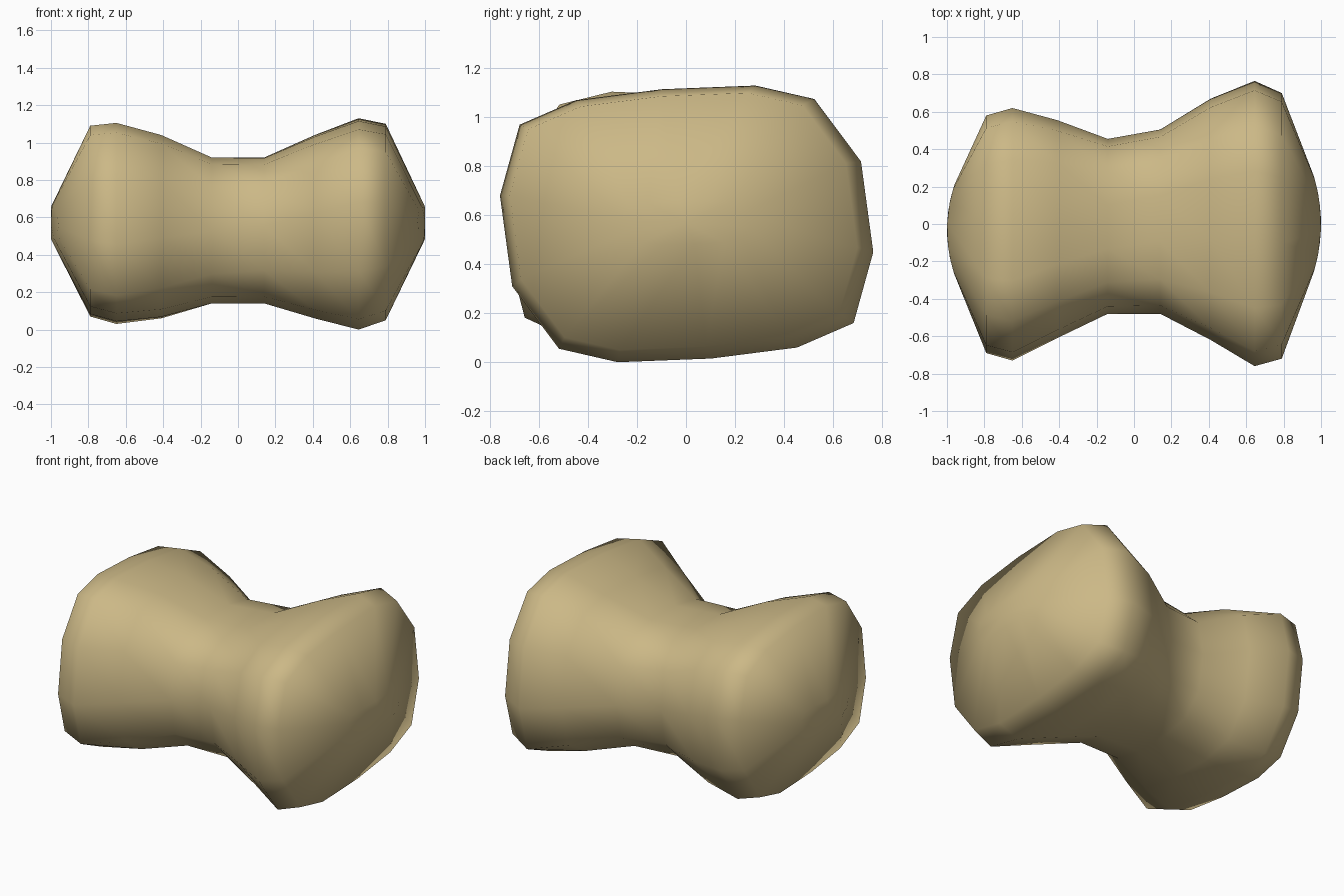
import bpy, bmesh

if "Cube" in bpy.data.objects:
    bpy.data.objects.remove(bpy.data.objects["Cube"])

# Half of the skewed 14-sided end outline (y, z about its centre); the rest is point-symmetric
HALF = [(0.76, -0.115), (0.71, 0.255), (0.52, 0.51), (0.28, 0.565),
        (-0.1, 0.55), (-0.45, 0.505), (-0.68, 0.405)]
RIGHT = HALF + [(-y, -z) for y, z in HALF]
N = len(RIGHT)
LEFT = [(-RIGHT[(7 - k) % N][0], RIGHT[(7 - k) % N][1]) for k in range(N)]

# Stations along the body: x, y min, y max, z min, z max, blend from left to right outline
STATIONS = [
    (-0.79, -0.69, 0.58, 0.07, 1.09, 0.0),
    (-0.65, -0.73, 0.62, 0.03, 1.105, 0.0),
    (-0.41, -0.61, 0.555, 0.06, 1.04, 0.2),
    (-0.14, -0.48, 0.455, 0.14, 0.92, 0.48),
    (0.14, -0.48, 0.505, 0.14, 0.92, 0.65),
    (0.41, -0.62, 0.67, 0.06, 1.04, 0.85),
    (0.645, -0.76, 0.765, 0.0, 1.13, 1.0),
    (0.79, -0.72, 0.70, 0.05, 1.10, 1.0),
]


def section(y0, y1, z0, z1, t):
    """Blend the two end outlines and fit them to the given extents."""
    pts = [(a[0] * (1 - t) + b[0] * t, a[1] * (1 - t) + b[1] * t)
           for a, b in zip(LEFT, RIGHT)]
    my = max(p[0] for p in pts)
    mz = max(p[1] for p in pts)
    return [((y0 + y1) / 2 + y / my * (y1 - y0) / 2,
             (z0 + z1) / 2 + z / mz * (z1 - z0) / 2) for y, z in pts]


bm = bmesh.new()


def ring(points):
    return [bm.verts.new(p) for p in points]


def cap_ring(side, yc, half, t):
    """Small, slightly domed outline at an end of the body."""
    pts = section(-half, half, 0.48, 0.66, t)
    return ring([(side * (1 - 0.04 * (y / half) ** 2), y + yc, z) for y, z in pts])


# Rings from left cap to right cap
rings = [cap_ring(-1, -0.03, 0.24, 0.0)]
for x, y0, y1, z0, z1, t in STATIONS:
    rings.append(ring([(x, y, z) for y, z in section(y0, y1, z0, z1, t)]))
rings.append(cap_ring(1, 0.0, 0.26, 1.0))

for a, b in zip(rings, rings[1:]):
    for i in range(N):
        j = (i + 1) % N
        bm.faces.new((a[i], a[j], b[j], b[i]))

# Close both ends around a centre point
for r, x, y in ((rings[0], -1, -0.03), (rings[-1], 1, 0)):
    centre = bm.verts.new((x, y, 0.57))
    for i in range(N):
        bm.faces.new((r[i], r[(i + 1) % N], centre))

bmesh.ops.recalc_face_normals(bm, faces=bm.faces[:])
for f in bm.faces:
    f.smooth = True
mesh = bpy.data.meshes.new("bone_body")
bm.to_mesh(mesh)
bm.free()
body = bpy.data.objects.new("bone_body", mesh)
bpy.context.collection.objects.link(body)

# Tan material
tan = bpy.data.materials.new("tan")
tan.diffuse_color = (0.60, 0.48, 0.24, 1)
tan.use_nodes = True
tan.node_tree.nodes["Principled BSDF"].inputs["Base Color"].default_value = tan.diffuse_color
mesh.materials.append(tan)
